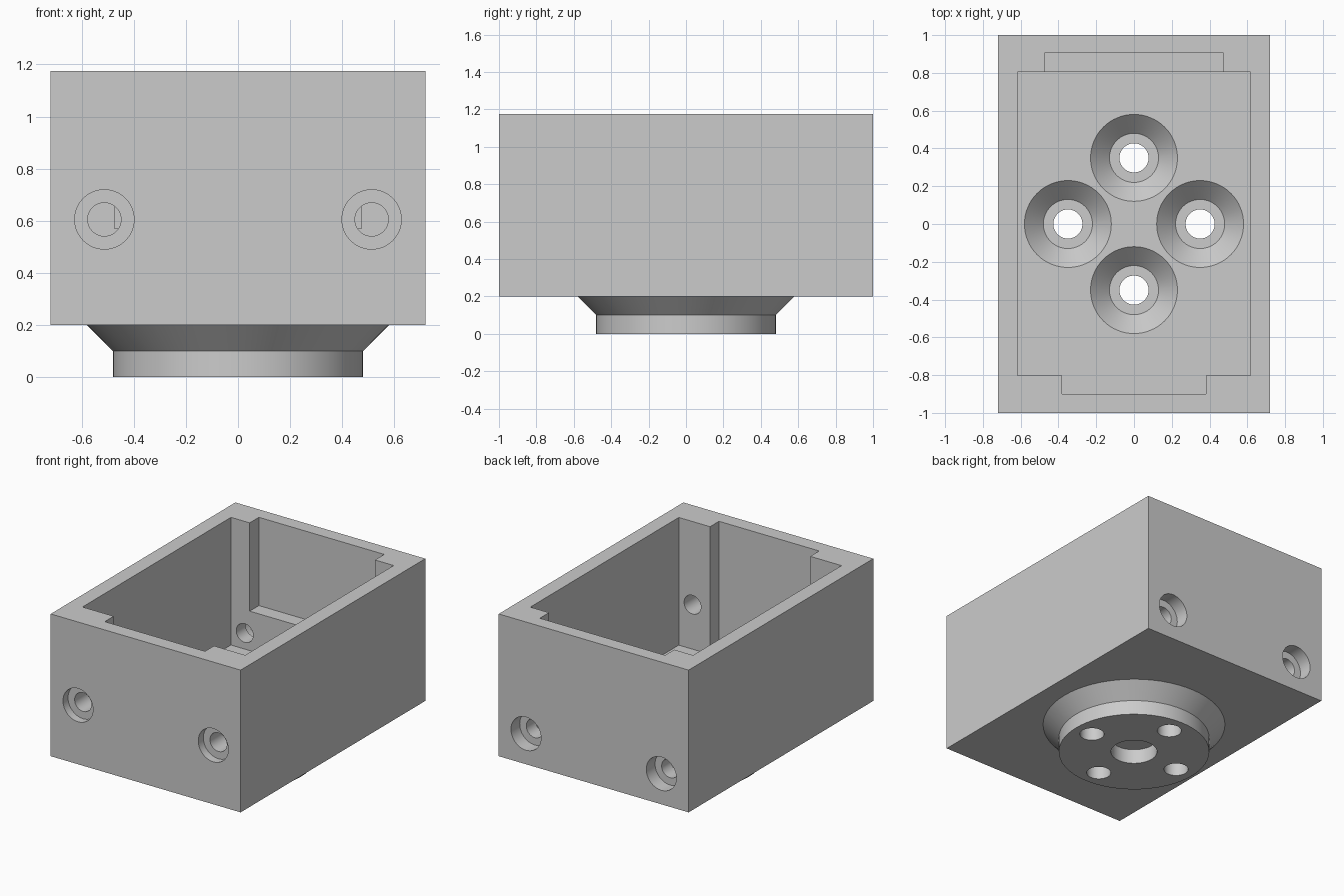
import bpy, bmesh, math
from mathutils import Matrix

cube = bpy.data.objects.get("Cube")
if cube:
    bpy.data.objects.remove(cube, do_unlink=True)

grey = bpy.data.materials.new("plain grey")
grey.use_nodes = True
grey.diffuse_color = (0.6, 0.6, 0.6, 1)
grey.node_tree.nodes["Principled BSDF"].inputs["Base Color"].default_value = (0.6, 0.6, 0.6, 1)


def finish(bm, name, matrix=Matrix()):
    bmesh.ops.recalc_face_normals(bm, faces=bm.faces)
    mesh = bpy.data.meshes.new(name)
    bm.to_mesh(mesh)
    bm.free()
    mesh.transform(matrix)
    mesh.materials.append(grey)
    obj = bpy.data.objects.new(name, mesh)
    bpy.context.collection.objects.link(obj)
    return obj


def prism(name, outline, z0, z1):
    """Extrude a flat outline between two heights."""
    bm = bmesh.new()
    face = bm.faces.new([bm.verts.new((x, y, z0)) for x, y in outline])
    new = bmesh.ops.extrude_face_region(bm, geom=[face])["geom"]
    bmesh.ops.translate(bm, vec=(0, 0, z1 - z0),
                        verts=[v for v in new if isinstance(v, bmesh.types.BMVert)])
    return finish(bm, name)


def rect(x, y0, y1):
    return [(-x, y0), (x, y0), (x, y1), (-x, y1)]


def lathe(name, profile, matrix=Matrix(), sides=64):
    """Turn (radius, height) points about the local z axis, with end caps."""
    bm = bmesh.new()
    rings = [[bm.verts.new((r * math.cos(math.tau * i / sides),
                            r * math.sin(math.tau * i / sides), z))
              for i in range(sides)] for r, z in profile]
    for a, b in zip(rings, rings[1:]):
        for i in range(sides):
            j = (i + 1) % sides
            bm.faces.new((a[i], a[j], b[j], b[i]))
    bm.faces.new(rings[0])
    bm.faces.new(rings[-1])
    return finish(bm, name, matrix)


def combine(target, tool, operation="DIFFERENCE"):
    mod = target.modifiers.new(tool.name, "BOOLEAN")
    mod.operation, mod.solver, mod.object = operation, "EXACT", tool
    bpy.context.view_layer.objects.active = target
    bpy.ops.object.modifier_apply(modifier=mod.name)
    bpy.data.objects.remove(tool, do_unlink=True)


# Outer block with the tapered round mount below it
housing = prism("housing", rect(0.72, -1, 1), 0.2, 1.175)
mount = lathe("mount", [(0.48, 0), (0.48, 0.1), (0.58, 0.2), (0.58, 0.24)])
combine(housing, mount, "UNION")

# Open pocket with a full-depth front recess
pocket = [(-0.617, -0.803), (-0.38, -0.803), (-0.38, -0.9), (0.38, -0.9),
          (0.38, -0.803), (0.617, -0.803), (0.617, 0.805), (-0.617, 0.805)]
combine(housing, prism("pocket_cutter", pocket, 0.3, 1.4))

# Shallower back recess, ending in a ledge
combine(housing, prism("ledge_cutter", rect(0.475, 0.6, 0.905), 0.57, 1.4))

# Four countersunk floor holes
for k in range(4):
    a = k * math.pi / 2
    place = Matrix.Translation((0.35 * math.cos(a), 0.35 * math.sin(a), 0))
    combine(housing, lathe("floor_hole_cutter", [
        (0.077, -0.1), (0.077, 0.2), (0.13, 0.2), (0.23, 0.3), (0.23, 0.4)], place))

# Blind socket under the mount
combine(housing, lathe("socket_cutter", [(0.147, -0.1), (0.147, 0.1)]))

# Counterbored holes through the end walls: (end, height, counterbore depth)
for end, z, depth in ((-1, 0.605, 0.055), (1, 0.41, 0.095)):
    for x in (-0.513, 0.513):
        place = (Matrix.Translation((x, end, z))
                 @ Matrix.Rotation(end * math.pi / 2, 4, "X"))
        combine(housing, lathe("wall_hole_cutter", [
            (0.114, -0.1), (0.114, depth), (0.064, depth), (0.064, 0.4)], place, 48))

# Smooth round walls, sharp edges
bpy.ops.object.select_all(action="DESELECT")
housing.select_set(True)
bpy.context.view_layer.objects.active = housing
bpy.ops.object.shade_smooth_by_angle(angle=math.radians(30))
